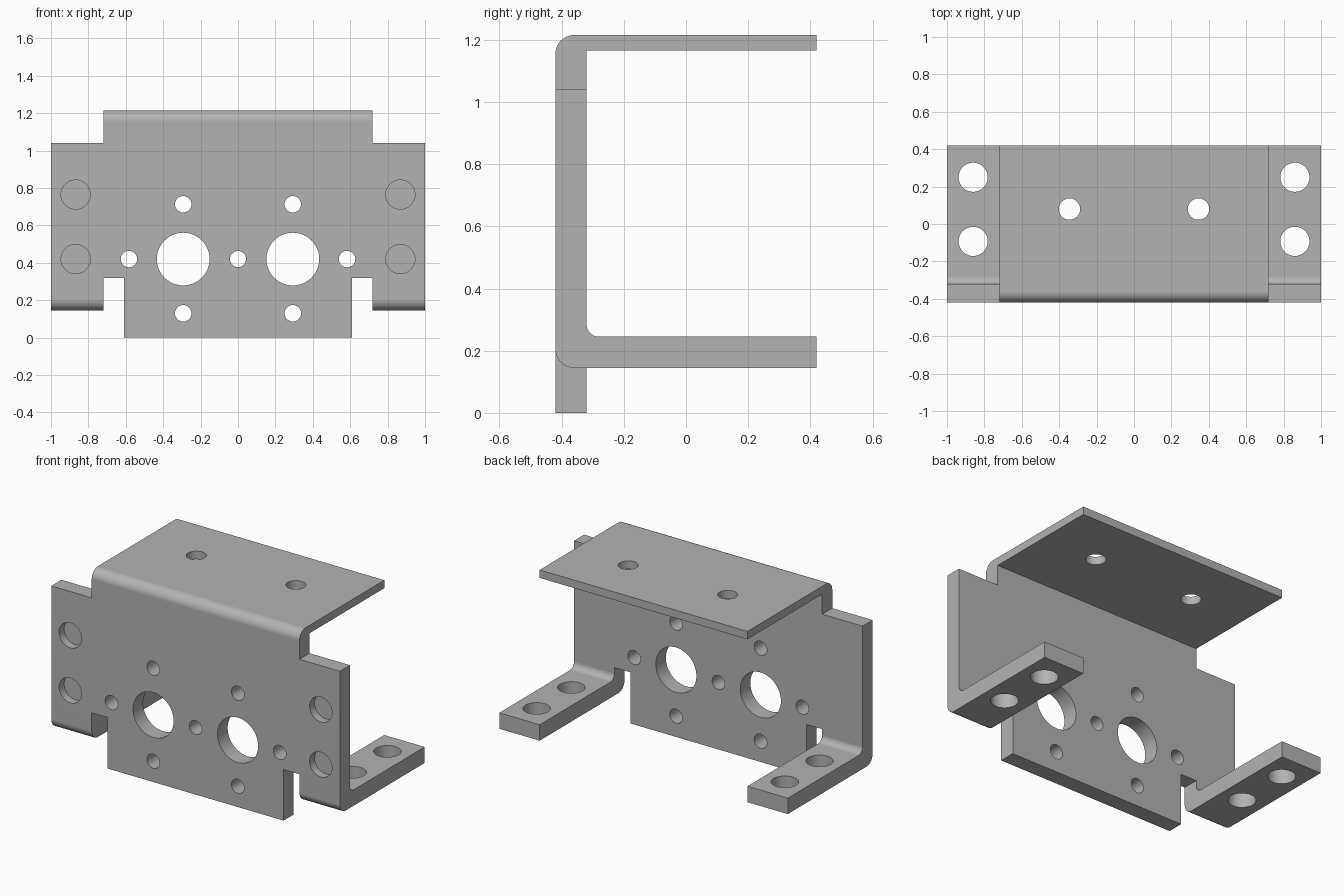
import bpy, bmesh, math
from mathutils import Matrix, Vector

cube = bpy.data.objects.get("Cube")
if cube:
    bpy.data.objects.remove(cube, do_unlink=True)

grey = bpy.data.materials.new("plain_grey")
grey.use_nodes = True
colour = (0.45, 0.45, 0.45, 1)
grey.diffuse_color = colour
grey.node_tree.nodes["Principled BSDF"].inputs["Base Color"].default_value = colour

FRONT, WALL_BACK, BACK = -0.42, -0.32, 0.42
TOP, WING_TOP, FOOT = 1.215, 1.04, 0.145
HALF_PANEL, HALF_TONGUE = 0.72, 0.61


def finish(name, bm):
    bmesh.ops.recalc_face_normals(bm, faces=bm.faces)
    mesh = bpy.data.meshes.new(name)
    bm.to_mesh(mesh)
    bm.free()
    mesh.materials.append(grey)
    ob = bpy.data.objects.new(name, mesh)
    bpy.context.collection.objects.link(ob)
    return ob


def arc(y, z, radius, start, end, steps=12):
    """Points of a bend in the side profile, angles in degrees."""
    angles = [math.radians(start + (end - start) * i / steps) for i in range(steps + 1)]
    return [(y + radius * math.cos(a), z + radius * math.sin(a)) for a in angles]


def extrude(name, profile, x0, x1):
    """Extrude a side profile of (y, z) points from x0 to x1."""
    bm = bmesh.new()
    face = bm.faces.new([bm.verts.new((x0, y, z)) for y, z in profile])
    out = bmesh.ops.extrude_face_region(bm, geom=[face])
    moved = [v for v in out["geom"] if isinstance(v, bmesh.types.BMVert)]
    bmesh.ops.translate(bm, verts=moved, vec=(x1 - x0, 0, 0))
    return finish(name, bm)


def drill(bm, centre, radius, depth, axis):
    turn = Matrix.Rotation(math.pi / 2, 4, 'X') if axis == 'Y' else Matrix()
    bmesh.ops.create_cone(bm, cap_ends=True, segments=48, radius1=radius, radius2=radius,
                          depth=depth, matrix=Matrix.Translation(Vector(centre)) @ turn)


def combine(target, other, operation):
    mod = target.modifiers.new("combine", 'BOOLEAN')
    mod.operation, mod.solver, mod.object = operation, 'EXACT', other
    bpy.context.view_layer.objects.active = target
    bpy.ops.object.modifier_apply(modifier=mod.name)
    bpy.data.objects.remove(other, do_unlink=True)


# Front wall bent back into the thin top plate
panel = ([(FRONT, 0), (WALL_BACK, 0), (WALL_BACK, 1.165), (BACK, 1.165), (BACK, TOP)]
         + arc(FRONT + 0.06, TOP - 0.06, 0.06, 90, 180))
bracket = extrude("motor_bracket", panel, -HALF_PANEL, HALF_PANEL)

# Relief slots beside the lower tongue
slot = [(-0.6, -0.1), (0, -0.1), (0, 0.32), (-0.6, 0.32)]
for s in (-1, 1):
    combine(bracket, extrude("slot", slot, s * HALF_TONGUE, s * 0.8), 'DIFFERENCE')

# Side wings bent back into mounting feet
wing = ([(FRONT, WING_TOP)] + arc(FRONT + 0.06, FOOT + 0.06, 0.06, 180, 270)
        + [(BACK, FOOT), (BACK, 0.245)]
        + arc(WALL_BACK + 0.04, 0.285, 0.04, 270, 180) + [(WALL_BACK, WING_TOP)])
for s in (-1, 1):
    combine(bracket, extrude("wing", wing, s * HALF_PANEL, s), 'UNION')

# Holes: wall bores, screw holes, blind pockets, foot holes, top holes
bm = bmesh.new()
drill(bm, (0, -0.37, 0.42), 0.043, 0.2, 'Y')
for s in (-1, 1):
    drill(bm, (s * 0.293, -0.37, 0.42), 0.141, 0.2, 'Y')
    for x, z in ((0.293, 0.713), (0.293, 0.13), (0.583, 0.42)):
        drill(bm, (s * x, -0.37, z), 0.044, 0.2, 'Y')
    for z in (0.42, 0.765):
        drill(bm, (s * 0.868, FRONT, z), 0.078, 0.1, 'Y')
    for y in (-0.093, 0.25):
        drill(bm, (s * 0.86, y, 0.195), 0.078, 0.2, 'Z')
    drill(bm, (s * 0.345, 0.08, 1.19), 0.057, 0.1, 'Z')
combine(bracket, finish("drills", bm), 'DIFFERENCE')

# Smooth bends and bores with flat sheet faces
bpy.ops.object.select_all(action='DESELECT')
bracket.select_set(True)
bpy.context.view_layer.objects.active = bracket
bpy.ops.object.shade_smooth_by_angle(angle=math.radians(30))
weighted = bracket.modifiers.new("flat_faces", 'WEIGHTED_NORMAL')
weighted.keep_sharp = True
